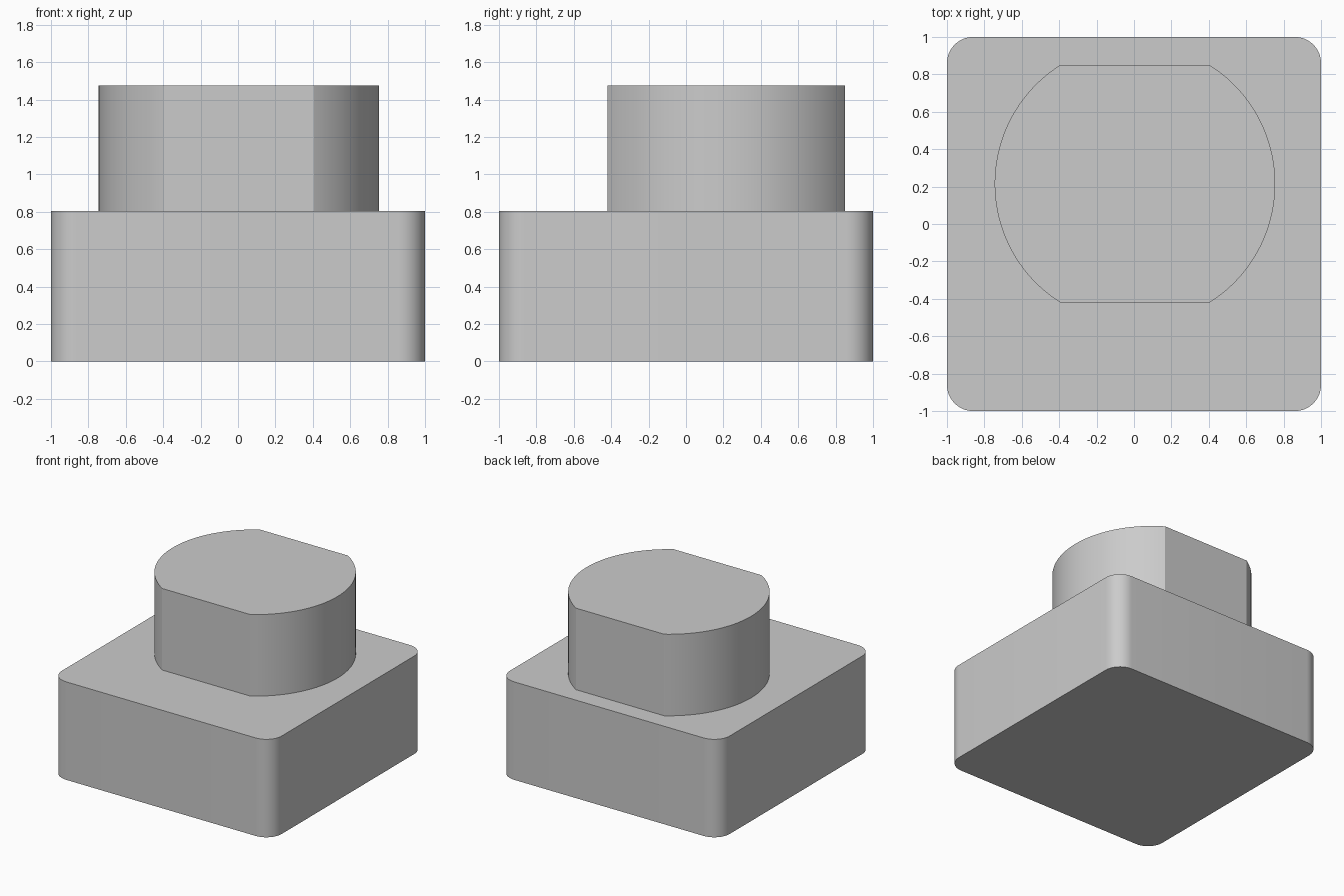
import bpy, bmesh
from math import sin, cos, asin, pi, radians

cube = bpy.data.objects.get("Cube")
if cube:
    bpy.data.objects.remove(cube, do_unlink=True)

# Single grey material
grey = bpy.data.materials.new("light_grey")
grey.use_nodes = True
colour = (0.6, 0.6, 0.6, 1)
grey.diffuse_color = colour
grey.node_tree.nodes["Principled BSDF"].inputs["Base Color"].default_value = colour


def arc(cx, cy, r, start, end, steps):
    """Points along a circular arc, both ends included."""
    angles = [start + (end - start) * i / steps for i in range(steps + 1)]
    return [(cx + r * cos(a), cy + r * sin(a)) for a in angles]


def extrude_profile(name, outline, bottom, top):
    """Solid prism from a closed counter-clockwise outline."""
    bm = bmesh.new()
    base = bm.faces.new([bm.verts.new((x, y, bottom)) for x, y in outline])
    result = bmesh.ops.extrude_face_region(bm, geom=[base], use_keep_orig=True)
    verts = [g for g in result["geom"] if isinstance(g, bmesh.types.BMVert)]
    bmesh.ops.translate(bm, verts=verts, vec=(0, 0, top - bottom))
    bmesh.ops.recalc_face_normals(bm, faces=bm.faces)
    mesh = bpy.data.meshes.new(name)
    bm.to_mesh(mesh)
    bm.free()
    mesh.materials.append(grey)
    obj = bpy.data.objects.new(name, mesh)
    bpy.context.collection.objects.link(obj)
    bpy.ops.object.select_all(action="DESELECT")
    obj.select_set(True)
    bpy.context.view_layer.objects.active = obj
    bpy.ops.object.shade_smooth_by_angle(angle=radians(20))
    return obj


# Square base block with rounded vertical corners
BASE_TOP, CORNER = 0.805, 0.14
inset = 1 - CORNER
base_outline = []
for i, (sx, sy) in enumerate([(1, 1), (-1, 1), (-1, -1), (1, -1)]):
    base_outline += arc(sx * inset, sy * inset, CORNER, i * pi / 2, (i + 1) * pi / 2, 12)
extrude_profile("base_block", base_outline, 0, BASE_TOP)

# Round boss with two parallel flats, front and back
RADIUS, FLAT = 0.75, 0.634
half = asin(FLAT / RADIUS)
boss_outline = (arc(0.005, 0.215, RADIUS, -half, half, 40)
                + arc(0.005, 0.215, RADIUS, pi - half, pi + half, 40))
extrude_profile("flatted_boss", boss_outline, BASE_TOP, 1.475)
